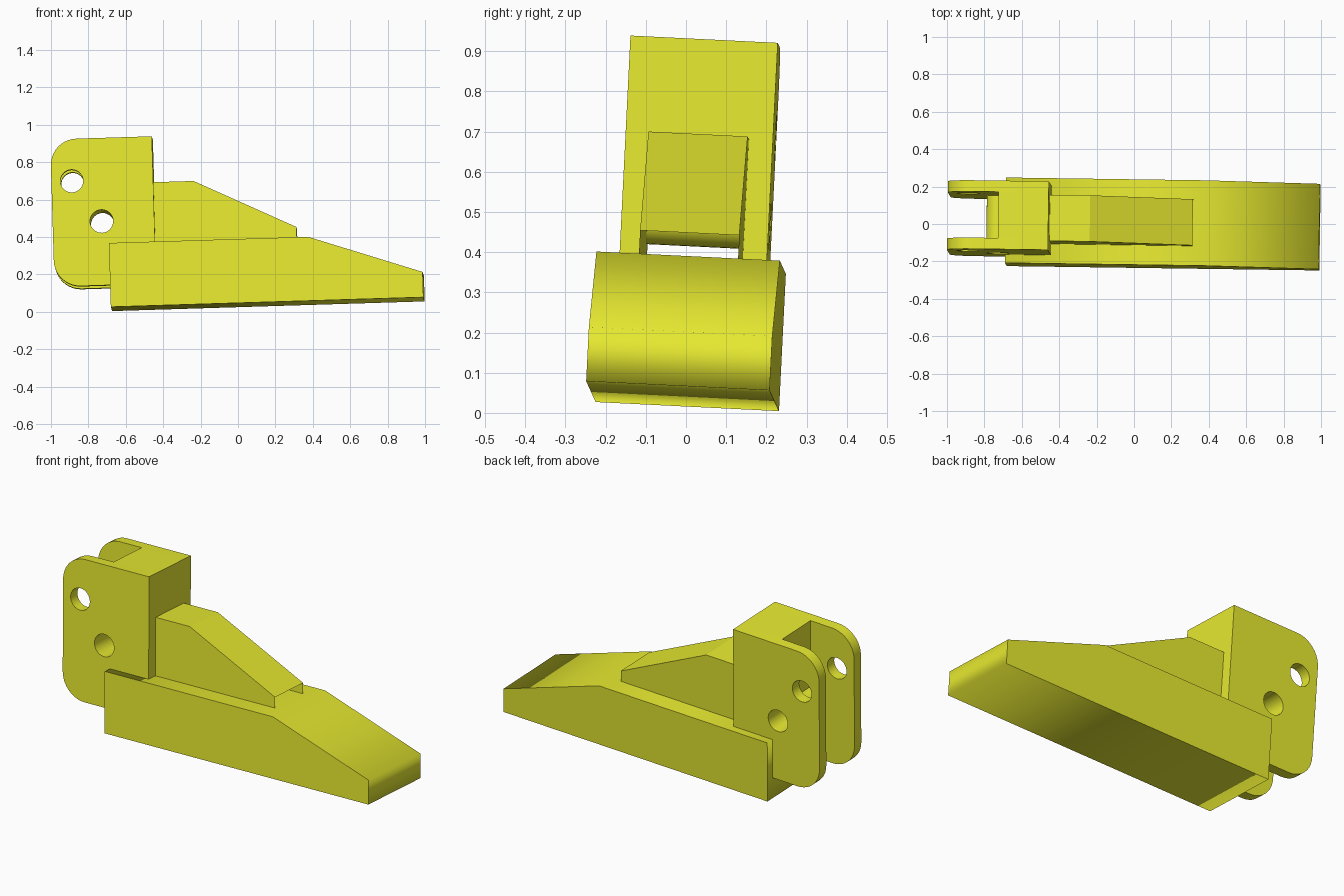
import bpy, bmesh, math
from mathutils import Matrix, Vector

if "Cube" in bpy.data.objects:
    bpy.data.objects.remove(bpy.data.objects["Cube"])

# Slightly tilted frame of the whole part: u along, v across, w up
eu = Vector((1, -0.014, 0.031)).normalized()
ev = Vector((-0.031, 0.05, 1)).cross(eu).normalized()
ew = eu.cross(ev)
FRAME = Matrix.Translation((-0.68, -0.225, 0.027)) @ Matrix((eu, ev, ew)).transposed().to_4x4()

mat = bpy.data.materials.new("yellow")
mat.diffuse_color = (0.80, 0.82, 0.03, 1)
mat.use_nodes = True
mat.node_tree.nodes["Principled BSDF"].inputs["Base Color"].default_value = mat.diffuse_color


def finish(name, bm, smooth=False):
    bmesh.ops.remove_doubles(bm, verts=bm.verts, dist=1e-5)
    bmesh.ops.recalc_face_normals(bm, faces=bm.faces)
    bm.transform(FRAME)
    me = bpy.data.meshes.new(name)
    bm.to_mesh(me)
    bm.free()
    me.materials.append(mat)
    ob = bpy.data.objects.new(name, me)
    bpy.context.collection.objects.link(ob)
    if smooth:
        bpy.ops.object.select_all(action='DESELECT')
        ob.select_set(True)
        bpy.context.view_layer.objects.active = ob
        bpy.ops.object.shade_smooth_by_angle(angle=math.radians(30))
    return ob


def arc(cu, cw, r, a0, a1, n):
    return [(cu + r * math.cos(math.radians(a0 + (a1 - a0) * i / n)),
             cw + r * math.sin(math.radians(a0 + (a1 - a0) * i / n))) for i in range(n + 1)]


def prism(name, outlines, v0, v1, smooth=False):
    """Extrude a (u, w) outline, with further outlines as holes, from v0 to v1."""
    cu = bpy.data.curves.new(name + "_profile", 'CURVE')
    cu.dimensions, cu.fill_mode, cu.extrude = '2D', 'BOTH', (v1 - v0) / 2
    for pts in outlines:
        sp = cu.splines.new('POLY')
        sp.points.add(len(pts) - 1)
        for p, (u, w) in zip(sp.points, pts):
            p.co = (u, w, 0, 1)
        sp.use_cyclic_u = True
    tmp = bpy.data.objects.new(name + "_profile", cu)
    bpy.context.collection.objects.link(tmp)
    dg = bpy.context.evaluated_depsgraph_get()
    me = bpy.data.meshes.new_from_object(tmp.evaluated_get(dg))
    bm = bmesh.new()
    bm.from_mesh(me)
    bpy.data.objects.remove(tmp)
    bpy.data.curves.remove(cu)
    bpy.data.meshes.remove(me)
    bm.transform(Matrix.Translation((0, (v0 + v1) / 2, 0)) @ Matrix.Rotation(math.pi / 2, 4, 'X'))
    return finish(name, bm, smooth)


def strip(bm, pts, v0, v1):
    """Sheet following a (u, w) path, spanning v0 to v1."""
    rows = [(bm.verts.new((u, v0, w)), bm.verts.new((u, v1, w))) for u, w in pts]
    for a, b in zip(rows, rows[1:]):
        bm.faces.new((a[0], a[1], b[1], b[0]))


# Wedge-nosed base block
WIDTH, TOP = 0.457, 0.342
prism("base", [[(0, 0), (1.672, 0), (1.672, 0.135), (1.066, TOP), (0, TOP)]], 0, WIDTH)

# Two rounded side plates with pivot holes
L, R, B, T, RAD = -0.298, 0.246, 0.119, 0.908, 0.14
plate = ([(R, B), (R, T)] + arc(L + RAD, T - RAD, RAD, 90, 180, 10)
         + arc(L + RAD, B + RAD, RAD, 180, 270, 10))
PIN = (-0.036, 0.462, 0.062)
holes = [arc(-0.189, 0.682, 0.061, 0, 360, 32)[:-1], arc(*PIN, 0, 360, 32)[:-1]]
OUT, IN = 0.045, 0.105
prism("front_plate", [plate] + holes, OUT, IN, True)
prism("back_plate", [plate] + holes, WIDTH - IN, WIDTH - OUT, True)

# Hollow tube joining the lower holes
bm = bmesh.new()
strip(bm, arc(*PIN, 0, 360, 32), IN, WIDTH - IN)
finish("pivot_tube", bm, True)

# Hollow bridge between the plates, running into the sloped rib
RIB = [(R, 0.665), (0.461, 0.665), (1.003, 0.402)]
bm = bmesh.new()
strip(bm, [(-0.022, PIN[1] + PIN[2]), (-0.022, T), (R, T)] + RIB, IN, WIDTH - IN)
for v in (IN, WIDTH - IN):
    side = [(R, TOP)] + RIB + [(1.003, TOP)]
    bm.faces.new([bm.verts.new((u, v, w)) for u, w in side])
finish("bridge_and_rib", bm)
